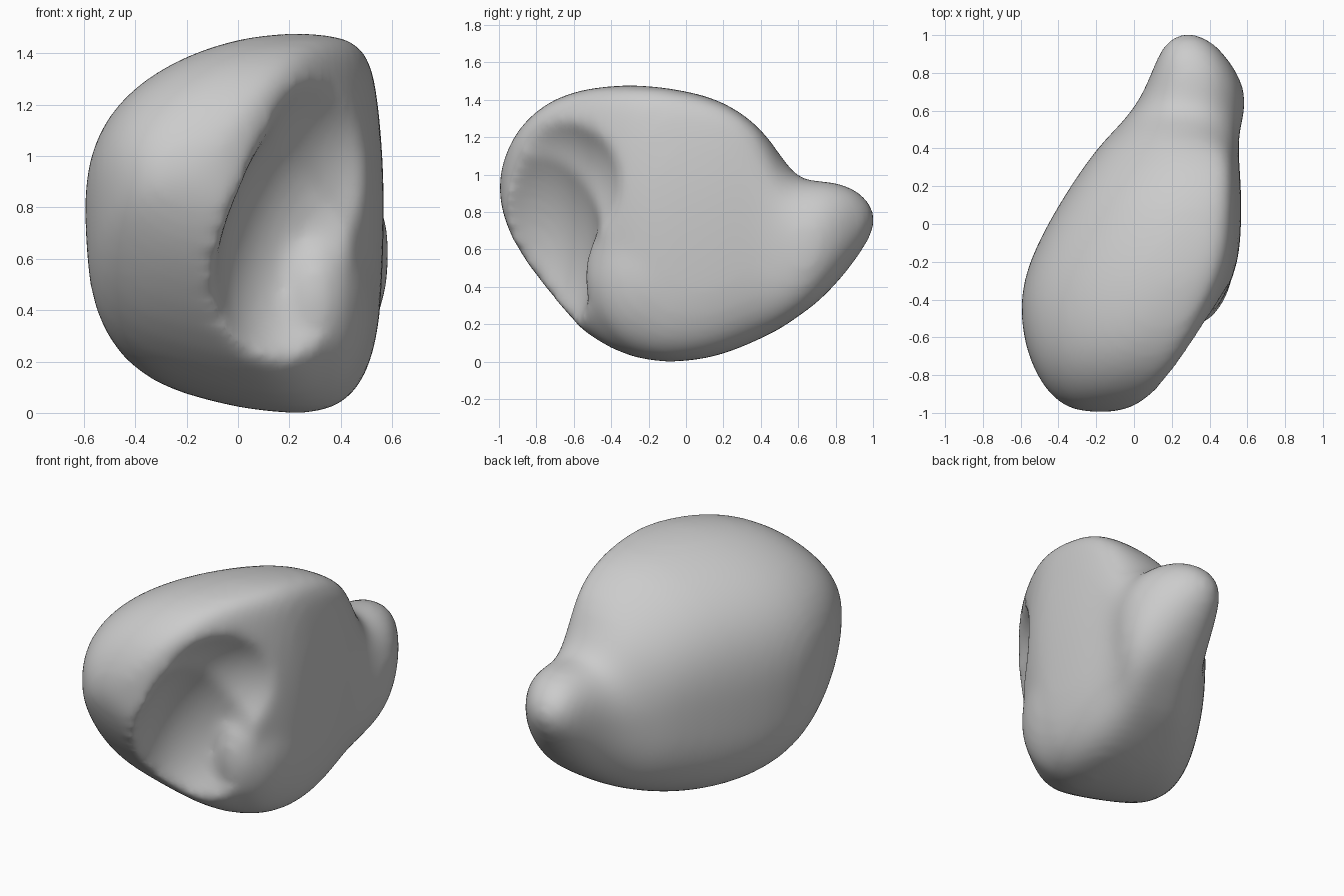
import bpy
import bmesh
from math import cos, sin, pi, radians
from mathutils import Matrix, Vector, Euler

cube = bpy.data.objects.get("Cube")
if cube:
    bpy.data.objects.remove(cube, do_unlink=True)

# Body stations along y: y, x min, x max, z min, z max
STATIONS = [
    (-1, -0.28, -0.1, 0.8, 1.0), (-0.96, -0.38, 0.02, 0.66, 1.13),
    (-0.89, -0.46, 0.13, 0.52, 1.26), (-0.76, -0.54, 0.26, 0.34, 1.38),
    (-0.6, -0.59, 0.36, 0.18, 1.45), (-0.4, -0.61, 0.48, 0.05, 1.48),
    (-0.2, -0.56, 0.56, -0.01, 1.48), (0, -0.46, 0.57, -0.01, 1.45),
    (0.2, -0.34, 0.57, 0.03, 1.4), (0.4, -0.2, 0.55, 0.12, 1.26),
    (0.5, -0.1, 0.56, 0.17, 1.11), (0.6, -0.01, 0.59, 0.24, 0.97),
    (0.7, 0.05, 0.59, 0.31, 0.97), (0.8, 0.09, 0.55, 0.41, 0.96),
    (0.9, 0.13, 0.48, 0.53, 0.93), (0.98, 0.18, 0.4, 0.65, 0.86),
    (1.01, 0.25, 0.32, 0.72, 0.79),
]
SIDES = 48


def power(value, exponent):
    return (abs(value) ** exponent) * (1 if value >= 0 else -1)


def section(y, x0, x1, z0, z1):
    """Rounded section: flat tilted base, boxy +x shoulder, sloping -x back."""
    base = 5 - 3 * max(0, y) - 4 * max(0, -0.4 - y)
    shoulder = 3 if y < 0.5 else 2.2
    points = []
    for i in range(SIDES):
        a = 2 * pi * i / SIDES
        c, s = cos(a), sin(a)
        boxy = base if s < 0 else shoulder if c > 0 else 2.2
        u, v = power(c, 2 / boxy), power(s, 2 / boxy)
        if v > 0 and y < 0.5:
            u += 0.45 * v * (1 - u * u)
        elif v < 0:
            u *= 1 - 0.12 * v * v
        x = (x0 + x1) / 2 + u * (x1 - x0) / 2
        z = (z0 + z1) / 2 + v * (z1 - z0) / 2
        if v < 0:
            z -= v * max(0, 0.1 - x) * 0.25
        points.append((x, y, z))
    return points


def make_object(name, bm):
    mesh = bpy.data.meshes.new(name)
    bmesh.ops.recalc_face_normals(bm, faces=bm.faces)
    bm.to_mesh(mesh)
    bm.free()
    obj = bpy.data.objects.new(name, mesh)
    bpy.context.collection.objects.link(obj)
    return obj


def ellipsoid(name, centre, radii, tilt):
    bm = bmesh.new()
    turn = Euler([radians(t) for t in tilt]).to_matrix().to_4x4()
    shape = Matrix.Translation(centre) @ turn @ Matrix.Diagonal(Vector((*radii, 1)))
    bmesh.ops.create_icosphere(bm, subdivisions=4, radius=1, matrix=shape)
    return make_object(name, bm)


# Lofted body
bm = bmesh.new()
rings = [[bm.verts.new(p) for p in section(*row)] for row in STATIONS]
for a, b in zip(rings, rings[1:]):
    for i in range(SIDES):
        j = (i + 1) % SIDES
        bm.faces.new((a[i], a[j], b[j], b[i]))
bm.faces.new(rings[0])
bm.faces.new(rings[-1])
body = make_object("curled_body", bm)
body.modifiers.new("round", "SUBSURF").levels = 1

# Shallow bowl, narrow valley below it, and the lobe that swells beside them
bowl = ellipsoid("bowl_cutter", (0.68, -0.9, 0.96), (0.58, 0.58, 0.53), (0, 0, 0))
valley = ellipsoid("valley_cutter", (0.34, -0.84, 0.66), (0.4, 0.38, 0.66), (0, 18, 0))
lobe = ellipsoid("side_lobe", (0.3, -0.12, 0.46), (0.24, 0.42, 0.44), (-12, 0, 0))
helpers = ((bowl, "DIFFERENCE"), (valley, "DIFFERENCE"), (lobe, "UNION"))
for helper, operation in helpers:
    helper.hide_render = True
    mod = body.modifiers.new(helper.name, "BOOLEAN")
    mod.object = helper
    mod.operation = operation
    mod.solver = "EXACT"

# Blend everything into one soft skin
mod = body.modifiers.new("skin", "REMESH")
mod.mode = "VOXEL"
mod.voxel_size = 0.025
mod = body.modifiers.new("soften", "SMOOTH")
mod.factor = 0.5
mod.iterations = 22

bpy.context.view_layer.objects.active = body
body.select_set(True)
for mod in list(body.modifiers):
    bpy.ops.object.modifier_apply(modifier=mod.name)
for helper, operation in helpers:
    bpy.data.objects.remove(helper, do_unlink=True)

grey = bpy.data.materials.new("plain grey")
grey.use_nodes = True
colour = (0.6, 0.6, 0.6, 1)
grey.diffuse_color = colour
grey.node_tree.nodes["Principled BSDF"].inputs["Base Color"].default_value = colour
body.data.materials.clear()
body.data.materials.append(grey)
for poly in body.data.polygons:
    poly.material_index = 0
    poly.use_smooth = True
